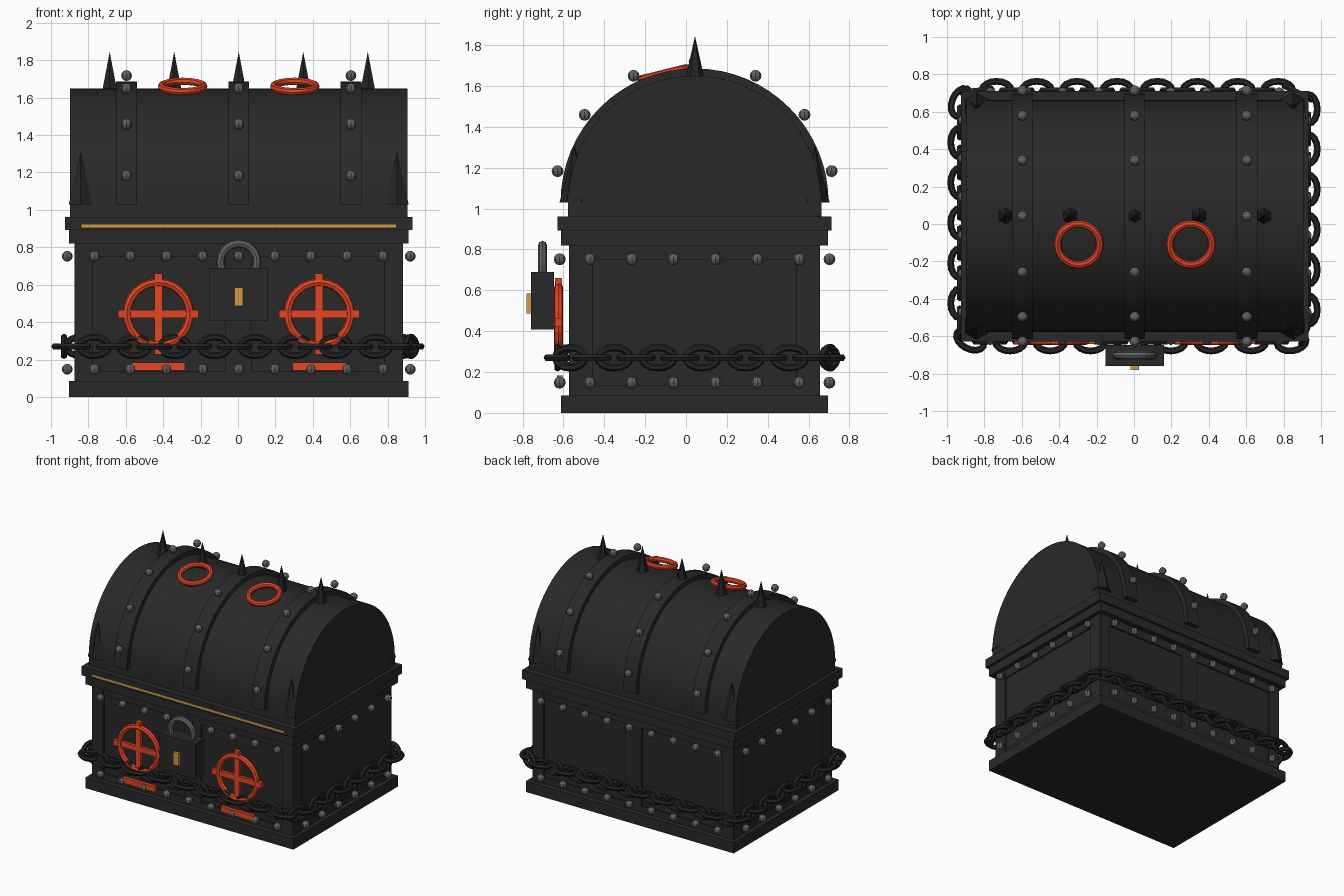
import bpy, bmesh, math
from mathutils import Matrix, Vector

if "Cube" in bpy.data.objects:
    bpy.data.objects.remove(bpy.data.objects["Cube"])

CX, CY = 0.004, 0.042   # centre of the chest
ARC_Z = 1.03            # height where the lid arch springs


def material(name, rgb):
    m = bpy.data.materials.new(name)
    m.diffuse_color = (*rgb, 1)
    m.use_nodes = True
    m.node_tree.nodes["Principled BSDF"].inputs["Base Color"].default_value = m.diffuse_color
    return m


BLACK = material("black_wood", (0.022, 0.022, 0.022))
IRON = material("dark_iron", (0.017, 0.017, 0.018))
STEEL = material("grey_steel", (0.12, 0.12, 0.125))
RED = material("red_paint", (0.78, 0.06, 0.016))
GOLD = material("gold", (0.66, 0.32, 0.05))


def finish(name, bm, mat, smooth=False):
    bmesh.ops.recalc_face_normals(bm, faces=bm.faces)
    me = bpy.data.meshes.new(name)
    bm.to_mesh(me)
    bm.free()
    me.materials.append(mat)
    ob = bpy.data.objects.new(name, me)
    bpy.context.collection.objects.link(ob)
    if smooth:
        bpy.context.view_layer.objects.active = ob
        ob.select_set(True)
        bpy.ops.object.shade_smooth_by_angle(angle=math.radians(35))
        ob.select_set(False)
    return ob


def add_box(bm, x0, x1, y0, y1, z0, z1):
    m = Matrix.Translation(((x0 + x1) / 2, (y0 + y1) / 2, (z0 + z1) / 2))
    bmesh.ops.create_cube(bm, size=1, matrix=m @ Matrix.Diagonal((x1 - x0, y1 - y0, z1 - z0, 1)))


def boxes(name, mat, *specs):
    """Boxes given relative to the chest centre."""
    bm = bmesh.new()
    for x0, x1, y0, y1, z0, z1 in specs:
        add_box(bm, CX + x0, CX + x1, CY + y0, CY + y1, z0, z1)
    return finish(name, bm, mat)


def centred(hx, hy, z0, z1):
    return (-hx, hx, -hy, hy, z0, z1)


def add_torus(bm, mat, a, b, r, nu=16, nv=6):
    """Oval ring in the local XY plane, placed by a matrix."""
    rings = []
    for i in range(nu):
        t = 2 * math.pi * i / nu
        c = Vector((a * math.cos(t), b * math.sin(t), 0))
        n = Vector((b * math.cos(t), a * math.sin(t), 0)).normalized()
        rings.append([bm.verts.new(mat @ (c + n * r * math.cos(p) + Vector((0, 0, r * math.sin(p)))))
                      for p in (2 * math.pi * j / nv for j in range(nv))])
    for i in range(nu):
        A, B = rings[i], rings[(i + 1) % nu]
        for j in range(nv):
            k = (j + 1) % nv
            bm.faces.new((A[j], B[j], B[k], A[k]))


def arc(r, seg=32):
    return [(CY + r * math.cos(math.pi * i / seg), ARC_Z + r * math.sin(math.pi * i / seg))
            for i in range(seg + 1)]


def extrude_x(name, pts, x0, x1, mat):
    """Profile in the YZ plane extruded along x."""
    bm = bmesh.new()
    f = bm.faces.new([bm.verts.new((CX + x0, y, z)) for y, z in pts])
    ext = bmesh.ops.extrude_face_region(bm, geom=[f])
    bmesh.ops.translate(bm, vec=(x1 - x0, 0, 0),
                        verts=[v for v in ext["geom"] if isinstance(v, bmesh.types.BMVert)])
    return finish(name, bm, mat, True)


# Chest body, plinth and rims
boxes("body", BLACK, centred(0.862, 0.6, 0.085, 0.82))
boxes("plinth", BLACK, centred(0.907, 0.653, 0, 0.085))
boxes("lower_rim", BLACK, centred(0.907, 0.653, 0.82, 0.892))
boxes("upper_rim", BLACK, centred(0.93, 0.67, 0.892, 0.962))

# Raised framing: corner posts, rails and centre straps
posts, rails, straps = [], [], []
for sy in (-1, 1):
    ys = sorted((sy * 0.598, sy * 0.611))
    for z0, z1 in ((0.085, 0.135), (0.75, 0.82)):
        rails.append((-0.78, 0.78, *ys, z0, z1))
        rails.append((*sorted((sy * 0.86, sy * 0.872)), -0.5, 0.5, z0, z1))
    straps.append((-0.072, 0.072, *ys, 0.135, 0.75))
    for sx in (-1, 1):
        posts.append((*sorted((sx * 0.78, sx * 0.877)), *sorted((sy * 0.5, sy * 0.614)), 0.085, 0.82))
boxes("corner_posts", BLACK, *posts)
boxes("body_rails", BLACK, *rails)
boxes("centre_straps", BLACK, *straps)

# Gold strip on the front of the rim
boxes("gold_strip", GOLD, (-0.84, 0.84, -0.671, -0.669, 0.906, 0.922))

# Barrel lid and its three bands
extrude_x("lid", [(CY + 0.62, 0.962)] + arc(0.62) + [(CY - 0.62, 0.962)], -0.902, 0.902, BLACK)
for label, x in (("left", -0.6), ("middle", 0), ("right", 0.6)):
    extrude_x(label + "_lid_band", arc(0.656) + arc(0.615)[::-1], x - 0.056, x + 0.056, BLACK)

# Rivets on the bands and around the body
rivets = []
for x in (-0.6, 0, 0.6):
    for i in range(7):
        t = math.pi * (i + 0.5) / 7
        if x or i != 3:     # the middle spike takes the place of one rivet
            rivets.append((x, 0.688 * math.cos(t), ARC_Z + 0.688 * math.sin(t)))
for z in (0.148, 0.752):
    for s in (-1, 1):
        rivets += [(0.193 * i, s * 0.66, z) for i in range(-4, 5)]
        rivets += [(s * 0.917, 0.205 * (i - 2.5), z) for i in range(6)]
bm = bmesh.new()
for x, y, z in rivets:
    bmesh.ops.create_uvsphere(bm, u_segments=8, v_segments=6, radius=0.029,
                              matrix=Matrix.Translation((CX + x, CY + y, z)))
finish("rivets", bm, STEEL)


# Spikes along the ridge and on the lid corners
def spikes(name, places, r, z0, z1):
    bm = bmesh.new()
    for x, y in places:
        bmesh.ops.create_cone(bm, segments=6, radius1=r, radius2=0, depth=z1 - z0, cap_ends=True,
                              matrix=Matrix.Translation((CX + x, CY + y, (z0 + z1) / 2)))
    finish(name, bm, IRON)


spikes("ridge_spikes", [(0.345 * i, 0.002) for i in range(-2, 3)], 0.045, 1.64, 1.845)
spikes("corner_spikes", [(sx * 0.845, sy * 0.588) for sx in (-1, 1) for sy in (-1, 1)],
       0.073, ARC_Z, 1.31)

# Chain wrapped around the body on a rounded rectangle, links alternately upright and flat
HX, HY, CR, CZ = 0.93, 0.671, 0.1, 0.27
COUNT = 58
sides = [2 * (HX - CR), 2 * (HY - CR)] * 2
bend = CR * math.pi / 2
perimeter = sum(sides) + 4 * bend


def chain_point(d):
    """Position and heading at distance d from the start of the front run."""
    p, heading = Vector((-HX + CR, CY - HY, CZ)), 0.0
    d %= perimeter
    for length in sides:
        ahead = Vector((math.cos(heading), math.sin(heading), 0))
        left = Vector((-ahead.y, ahead.x, 0))
        if d <= length:
            return p + ahead * d, heading
        d -= length
        p = p + ahead * length
        if d <= bend:
            t = d / CR
            return p + ahead * CR * math.sin(t) + left * CR * (1 - math.cos(t)), heading + t
        d -= bend
        p = p + (ahead + left) * CR
        heading += math.pi / 2
    return p, heading


bm = bmesh.new()
for i in range(COUNT):
    pos, heading = chain_point(0.06 + perimeter * i / COUNT)
    m = Matrix.Translation(pos) @ Matrix.Rotation(heading, 4, 'Z')
    if i % 2 == 0:
        m = m @ Matrix.Rotation(math.pi / 2, 4, 'X')
    add_torus(bm, m, 0.079, 0.05, 0.018)
finish("chain", bm, IRON, True)

# Red wheel emblems with cross bars, nubs and a bar below
for label, x in (("left", CX - 0.43), ("right", CX + 0.43)):
    z, y = 0.444, -0.624
    bm = bmesh.new()
    add_torus(bm, Matrix.Translation((x, y, z)) @ Matrix.Rotation(math.pi / 2, 4, 'X'),
              0.168, 0.168, 0.023, 24, 8)
    add_box(bm, x - 0.155, x + 0.155, y - 0.012, y + 0.012, z - 0.021, z + 0.021)
    add_box(bm, x - 0.021, x + 0.021, y - 0.013, y + 0.013, z - 0.155, z + 0.155)
    for dx, dz in ((1, 0), (-1, 0), (0, 1), (0, -1)):
        cx, cz = x + dx * 0.195, z + dz * 0.195
        add_box(bm, cx - 0.021, cx + 0.021, y - 0.018, y + 0.018, cz - 0.021, cz + 0.021)
    finish(label + "_wheel", bm, RED)
    x -= CX
    boxes(label + "_red_bar", RED, (x - 0.143, x + 0.143, -0.674, -0.646, 0.14, 0.183))

# Red rings lying on the front slope of the lid
for label, x in (("left", CX - 0.3), ("right", CX + 0.3)):
    bm = bmesh.new()
    add_torus(bm, Matrix.Translation((x, -0.109, 1.66)) @ Matrix.Rotation(math.radians(14), 4, 'X'),
              0.113, 0.113, 0.02, 24, 8)
    finish(label + "_lid_ring", bm, RED)

# Padlock: case, shackle and keyhole plate
boxes("padlock_case", BLACK, (-0.157, 0.157, -0.8, -0.688, 0.408, 0.69))
boxes("keyhole_plate", GOLD, (-0.024, 0.024, -0.822, -0.79, 0.486, 0.585))
bm = bmesh.new()
add_torus(bm, Matrix.Translation((CX, -0.702, 0.722)) @ Matrix.Rotation(math.pi / 2, 4, 'X'),
          0.098, 0.098, 0.022, 24, 8)
finish("padlock_shackle", bm, STEEL)
